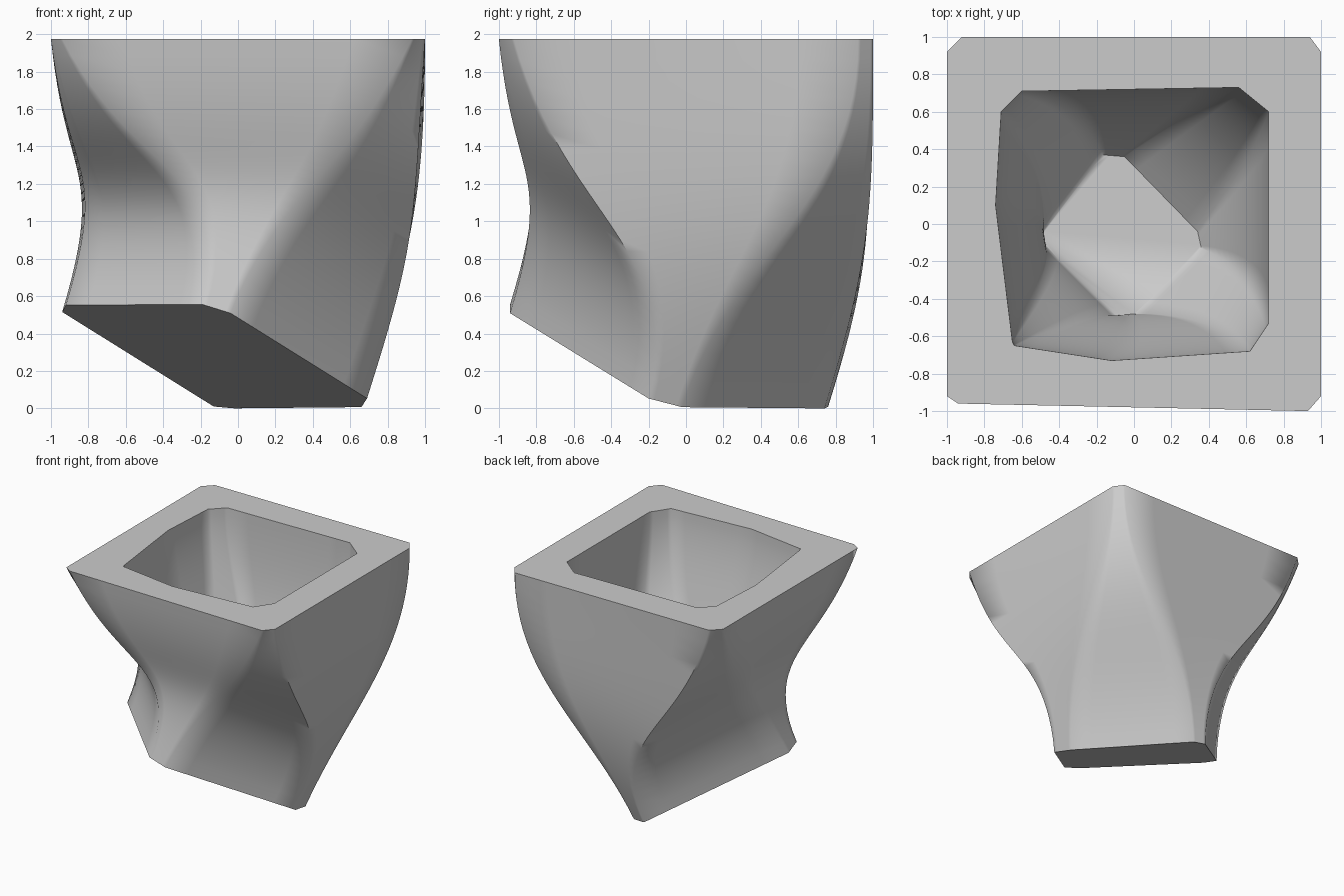
import bpy, bmesh, math
from mathutils import Vector

if "Cube" in bpy.data.objects:
    bpy.data.objects.remove(bpy.data.objects["Cube"], do_unlink=True)

TOP, SLOPE, STEPS, SPLIT = 1.975, 0.31, 24, 6
base_dir = Vector((-SLOPE, -SLOPE, -1)).normalized()


def at_top(points):
    return [Vector((x, y, TOP)) for x, y in points]


def on_plane(points, height):
    """Lift plan points onto the tilted base plane."""
    return [Vector((x, y, max(0, height - SLOPE * (x + y)))) for x, y in points]


def subdivide(loop):
    """Split every side of a closed outline (or list of weights) evenly."""
    return [a + (b - a) * (k / SPLIT) for a, b in zip(loop, loop[1:] + loop[:1])
            for k in range(SPLIT)]


def spine(a, b, pull, u):
    """Centre line leaving the rim vertically and meeting the base squarely."""
    start, end = Vector((0, 0, -pull)), base_dir * pull
    return (a * (2*u**3 - 3*u**2 + 1) + start * (u**3 - 2*u**2 + u)
            + b * (3*u**2 - 2*u**3) + end * (u**3 - u**2))


def outer_twist(u, haste):
    """The hollow side turns sooner than the long bulging side."""
    slow, fast = 3*u**2 - 2*u**3, 1 - (1 - u)**1.4
    return slow + (fast - slow) * haste


def inner_twist(u, haste):
    """The cavity keeps its wall thickness by turning late."""
    return u ** (1.8 - haste)


def twisted_wall(bm, upper, lower, pull, twist, haste):
    """Sweep the upper outline into the lower one, close the end, return the rim loop."""
    top_mid = sum(upper, Vector()) / len(upper)
    low_mid = sum(lower, Vector()) / len(lower)
    columns = list(zip(subdivide(upper), subdivide(lower), subdivide(haste)))
    rings = []
    for s in range(STEPS + 1):
        u = s / STEPS
        centre = spine(top_mid, low_mid, pull, u)
        rings.append([bm.verts.new(centre + (a - top_mid).lerp(b - low_mid, twist(u, h)))
                      for a, b, h in columns])
    n = len(columns)
    for r, q in zip(rings, rings[1:]):
        for i in range(n):
            j = (i + 1) % n
            bm.faces.new((r[i], r[j], q[j], q[i]))
    bm.faces.new(rings[-1])
    return rings[0]


# Outlines: long sides at the rim shrink to the clipped corners of the turned base
rim_outer = [(-.94, -.96), (.93, -1), (1, -.92), (1, .92),
             (.94, 1), (-.92, 1), (-1, .92), (-1, -.92)]
base_outer = [(-.19, -.94), (-.04, -.94), (.69, -.2), (.66, -.02),
              (-.02, .74), (-.13, .76), (-.94, -.06), (-.92, -.2)]
# The inner rim bows outward on the two hollow sides
rim_inner = [(-.64, -.65), (-.12, -.73), (.62, -.68), (.72, -.53), (.72, .6),
             (.56, .73), (-.6, .71), (-.71, .6), (-.74, .1), (-.65, -.63)]
floor_inner = [(-.1, -.49), (-.05, -.485), (.01, -.48), (.36, -.13), (.34, -.04),
               (-.05, .36), (-.17, .37), (-.48, -.03), (-.48, -.07), (-.47, -.12)]

# Vessel: outer wall, inner wall and flat rim
bm = bmesh.new()
outer = twisted_wall(bm, at_top(rim_outer), on_plane(base_outer, .205), 2.7,
                     outer_twist, [1, 1, .7, 0, 0, .7, 1, 1])
inner = twisted_wall(bm, at_top(rim_inner), on_plane(floor_inner, .51), 1.5,
                     inner_twist, [.2, .2, .2, 0, 0, 0, 0, .2, .2, .2])
edges = [bm.edges.get((loop[i - 1], loop[i]))
         for loop in (outer, inner) for i in range(len(loop))]
bmesh.ops.triangle_fill(bm, edges=edges, use_beauty=True, normal=(0, 0, 1))
bmesh.ops.recalc_face_normals(bm, faces=bm.faces)
mesh = bpy.data.meshes.new("twisted_vessel")
bm.to_mesh(mesh)
bm.free()
vessel = bpy.data.objects.new("twisted_vessel", mesh)
bpy.context.collection.objects.link(vessel)

# Plain grey finish
grey = bpy.data.materials.new("light_grey")
grey.use_nodes = True
grey.diffuse_color = (.6, .6, .6, 1)
grey.node_tree.nodes["Principled BSDF"].inputs["Base Color"].default_value = (.6, .6, .6, 1)
mesh.materials.append(grey)

bpy.context.view_layer.objects.active = vessel
vessel.select_set(True)
bpy.ops.object.shade_smooth_by_angle(angle=math.radians(60))
